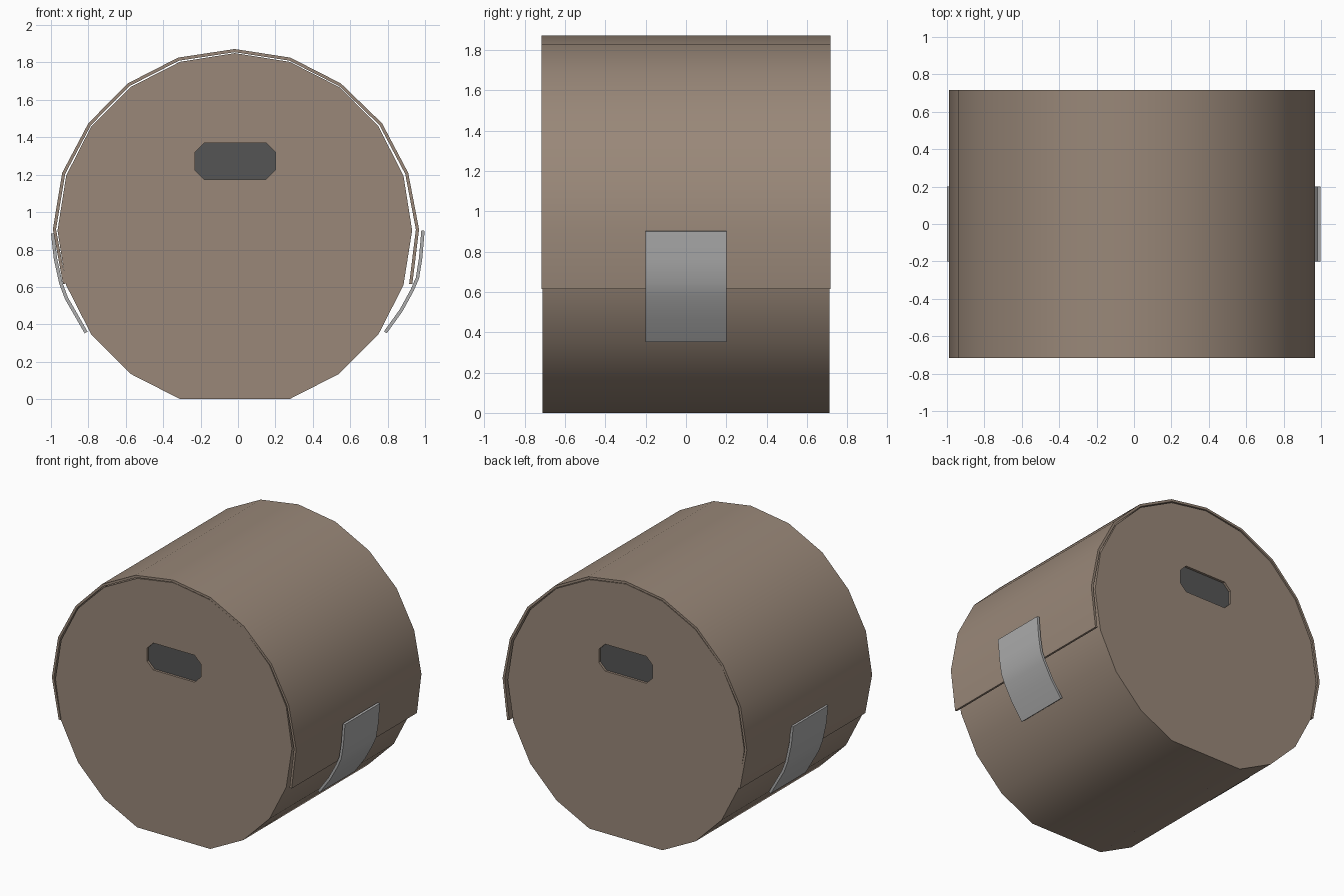
import bpy, bmesh
from math import sin, cos, radians
from mathutils import Vector

if "Cube" in bpy.data.objects:
    bpy.data.objects.remove(bpy.data.objects["Cube"])


def material(name, rgb):
    m = bpy.data.materials.new(name)
    m.diffuse_color = (*rgb, 1)
    m.use_nodes = True
    m.node_tree.nodes["Principled BSDF"].inputs["Base Color"].default_value = m.diffuse_color
    return m


CARD = material("cardboard", (0.32, 0.245, 0.19))
DARK = material("dark_grey", (0.09, 0.09, 0.09))
TAPE = material("tape_grey", (0.42, 0.42, 0.42))


def extrude(name, outline, y0, y1, mat, smooth=True):
    """Closed x-z outline extruded along y."""
    bm = bmesh.new()
    face = bm.faces.new([bm.verts.new((x, y0, z)) for x, z in outline])
    res = bmesh.ops.extrude_face_region(bm, geom=[face])
    verts = [g for g in res["geom"] if isinstance(g, bmesh.types.BMVert)]
    bmesh.ops.translate(bm, verts=verts, vec=(0, y1 - y0, 0))
    bmesh.ops.recalc_face_normals(bm, faces=bm.faces)
    mesh = bpy.data.meshes.new(name)
    bm.to_mesh(mesh)
    bm.free()
    ob = bpy.data.objects.new(name, mesh)
    bpy.context.collection.objects.link(ob)
    mesh.materials.append(mat)
    if smooth:
        bpy.ops.object.select_all(action='DESELECT')
        ob.select_set(True)
        bpy.context.view_layer.objects.active = ob
        bpy.ops.object.shade_smooth_by_angle(angle=radians(35))
    return ob


def band(path, t):
    """Outline of a strip with thickness t on the right-hand side of the path."""
    pts = [Vector(p) for p in path]
    inner = []
    for i, p in enumerate(pts):
        d = (pts[min(i + 1, len(pts) - 1)] - pts[max(i - 1, 0)]).normalized()
        inner.append((p.x + d.y * t, p.y - d.x * t))
    return list(path) + inner[::-1]


# Drum body: 20-sided, lowest corner left out so it rests on a flat
CX, CZ, R = -0.017, 0.902, 0.948
ring = [(CX + R * cos(radians(18 * i)), CZ + R * sin(radians(18 * i)))
        for i in range(20) if i != 15]
body = extrude("drum_body", ring, -0.712, 0.712, CARD, smooth=False)

# Hand holes: chamfered recess in each end with a dark panel behind
x0, x1, z0, z1, c = -0.23, 0.20, 1.175, 1.37, 0.05
hole = [(x0 + c, z0), (x1 - c, z0), (x1, z0 + c), (x1, z1 - c),
        (x1 - c, z1), (x0 + c, z1), (x0, z1 - c), (x0, z0 + c)]
for side, name in ((-1, "front"), (1, "back")):
    cutter = extrude("hole_cutter", hole, side * 0.69, side * 0.80, CARD, False)
    cutter.hide_render = True
    bpy.context.view_layer.objects.active = body
    mod = body.modifiers.new("hole", 'BOOLEAN')
    mod.operation, mod.solver, mod.object = 'DIFFERENCE', 'EXACT', cutter
    bpy.ops.object.modifier_apply(modifier=mod.name)
    bpy.data.objects.remove(cutter)
    extrude(name + "_hand_hole", hole, side * 0.685, side * 0.695, DARK, False)
bpy.ops.object.select_all(action='DESELECT')
body.select_set(True)
bpy.context.view_layer.objects.active = body
bpy.ops.object.shade_smooth_by_angle(angle=radians(35))

# Wrap-over lid: thin open strip, slightly wider than the body
lid = [(-0.935, 0.615), (-0.99, 0.908), (-0.94, 1.21), (-0.80, 1.475),
       (-0.59, 1.688), (-0.32, 1.826), (-0.018, 1.872), (0.28, 1.826),
       (0.55, 1.688), (0.77, 1.475), (0.91, 1.21), (0.968, 0.908), (0.932, 0.615)]
extrude("lid_wrap", band(lid, 0.017), -0.717, 0.717, CARD)

# Tape strips joining lid and body on both sides
left = [(-0.82, 0.352), (-0.925, 0.535), (-0.955, 0.615), (-0.985, 0.75), (-1.0, 0.885)]
right = [(0.998, 0.90), (0.985, 0.75), (0.968, 0.645), (0.94, 0.58),
         (0.88, 0.47), (0.795, 0.352)]
extrude("left_tape", band(left, 0.018), -0.2, 0.2, TAPE)
extrude("right_tape", band(right, 0.018), -0.2, 0.2, TAPE)
